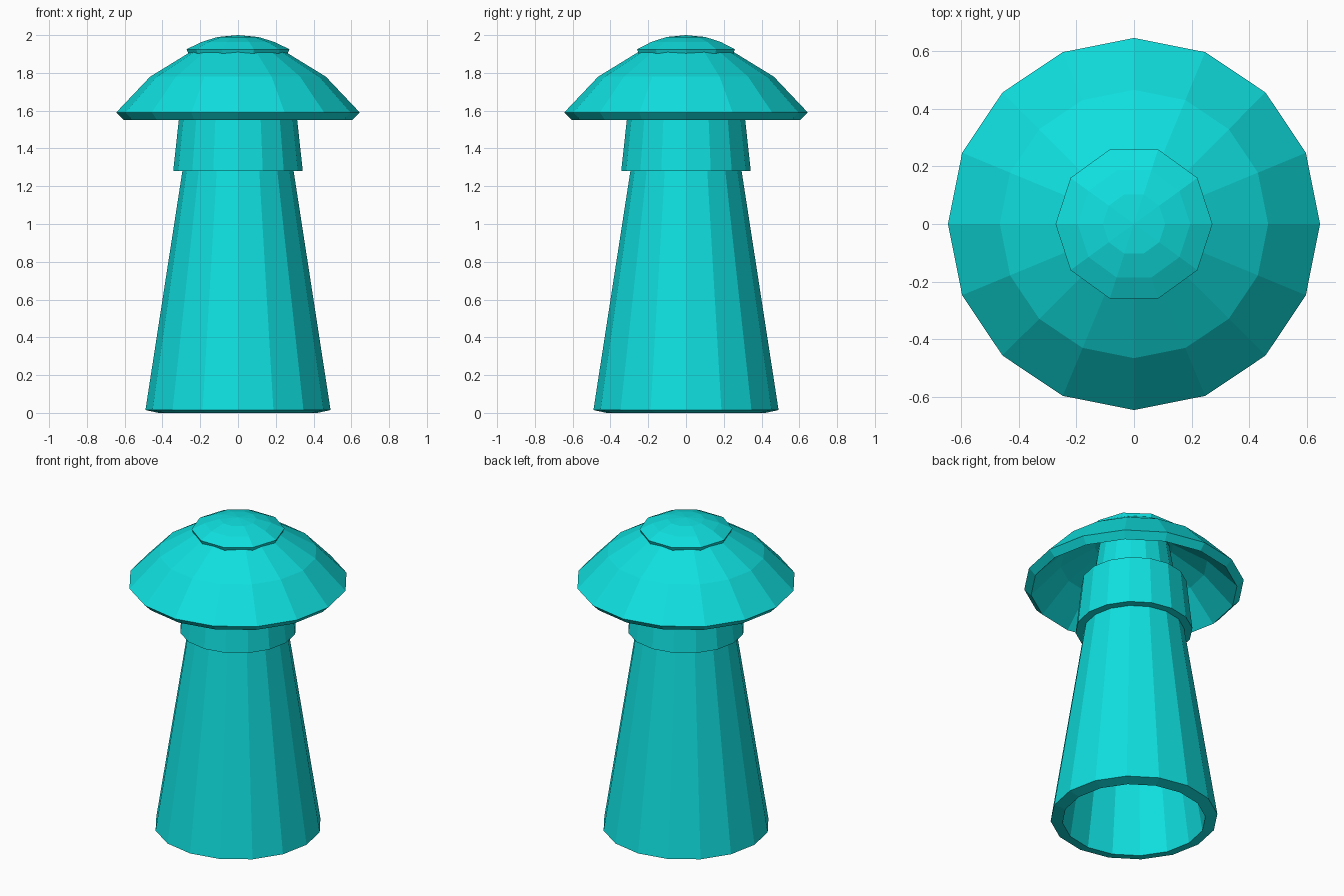
import bpy, bmesh
from math import cos, sin, tau

default = bpy.data.objects.get("Cube")
if default:
    bpy.data.objects.remove(default, do_unlink=True)

# One turquoise colour throughout
turquoise = bpy.data.materials.new("turquoise")
turquoise.use_nodes = True
colour = (0.005, 0.74, 0.74, 1)
turquoise.diffuse_color = colour
turquoise.node_tree.nodes["Principled BSDF"].inputs["Base Color"].default_value = colour


def lathe(name, profile, sides, closed):
    """Turn (radius, height) points around z; radius 0 makes a pole."""
    bm = bmesh.new()
    rings = []
    for r, z in profile:
        if r == 0:
            rings.append([bm.verts.new((0, 0, z))] * sides)
        else:
            rings.append([bm.verts.new((r * cos(tau * i / sides), r * sin(tau * i / sides), z))
                          for i in range(sides)])
    pairs = list(zip(rings, rings[1:]))
    if closed:
        pairs.append((rings[-1], rings[0]))
    for a, b in pairs:
        for i in range(sides):
            j = (i + 1) % sides
            corners = list(dict.fromkeys((a[i], a[j], b[j], b[i])))
            if len(corners) > 2:
                bm.faces.new(corners)
    bmesh.ops.recalc_face_normals(bm, faces=bm.faces)
    mesh = bpy.data.meshes.new(name)
    bm.to_mesh(mesh)
    bm.free()
    mesh.materials.append(turquoise)
    obj = bpy.data.objects.new(name, mesh)
    bpy.context.collection.objects.link(obj)
    return obj


# Hollow tapered stem with a slightly bevelled foot
lathe("stem", [(0.49, 0.015), (0.208, 1.84), (0.14, 1.83), (0.42, 0)], 16, True)

# Flared collar around the top of the stem
lathe("collar", [(0.343, 1.28), (0.308, 1.6), (0.235, 1.6), (0.28, 1.28)], 16, True)

# Thick-walled cap, hollow underneath
lathe("cap", [(0, 1.945), (0.25, 1.912), (0.465, 1.78), (0.645, 1.59),
              (0.605, 1.55), (0.43, 1.73), (0.23, 1.85), (0, 1.88)], 16, False)

# Small faceted button on top of the cap
lathe("cap_button", [(0, 2.0), (0.108, 1.99), (0.195, 1.963), (0.272, 1.925),
                     (0.262, 1.9), (0, 1.9)], 10, False)
